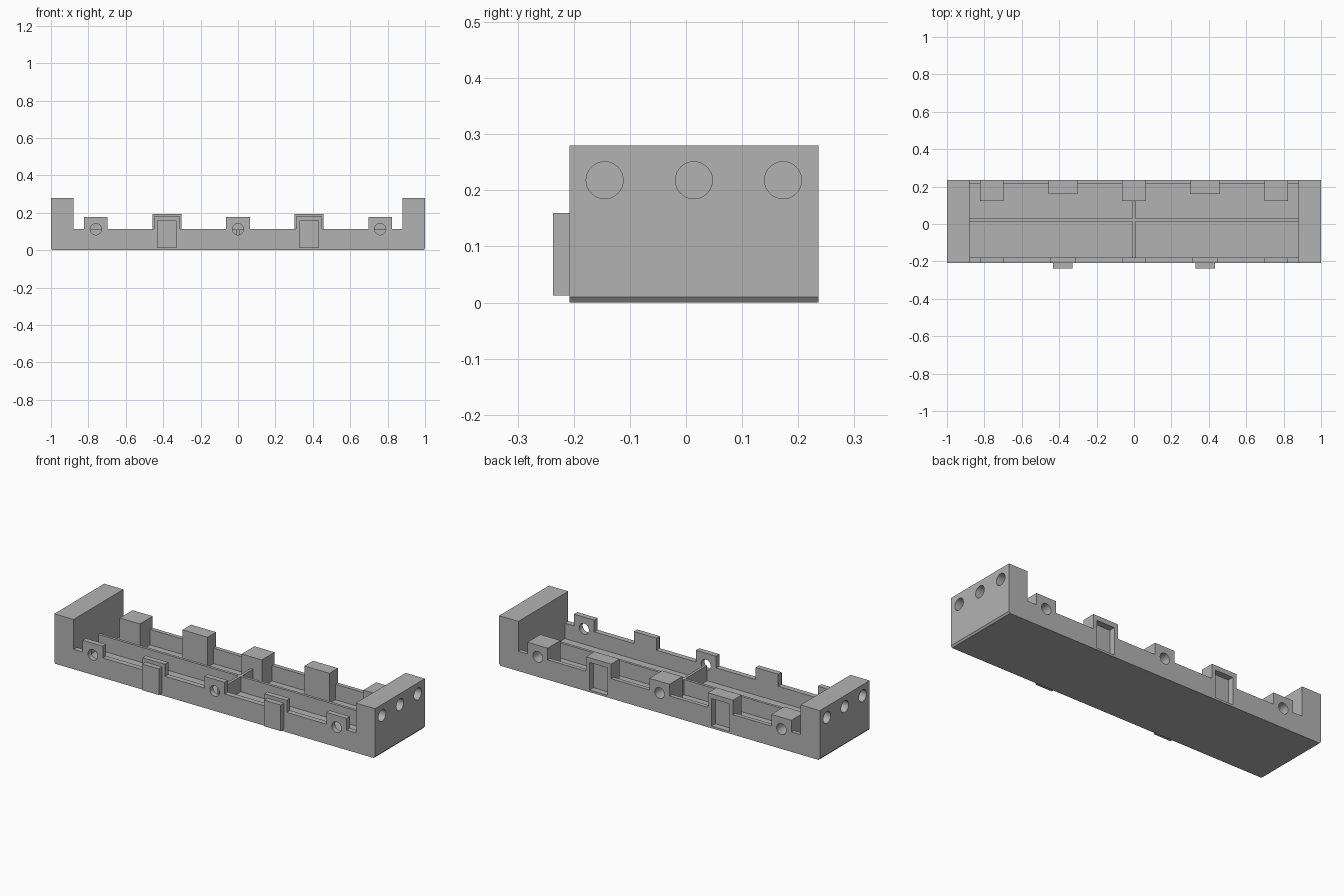
import bpy, bmesh, math
from mathutils import Matrix

cube = bpy.data.objects.get("Cube")
if cube:
    bpy.data.objects.remove(cube, do_unlink=True)

grey = bpy.data.materials.new("matte grey")
grey.use_nodes = True
GREY = (0.45, 0.45, 0.45, 1)
grey.diffuse_color = GREY
grey.node_tree.nodes["Principled BSDF"].inputs["Base Color"].default_value = GREY

FRONT, BACK = -0.208, 0.236
INNER_FRONT, INNER_BACK = -0.178, 0.213
END, WALL_TOP, FLOOR = 0.88, 0.112, 0.025


def make(name, bm):
    bmesh.ops.recalc_face_normals(bm, faces=bm.faces)
    mesh = bpy.data.meshes.new(name)
    bm.to_mesh(mesh)
    bm.free()
    mesh.materials.append(grey)
    obj = bpy.data.objects.new(name, mesh)
    bpy.context.scene.collection.objects.link(obj)
    return obj


def box(name, x, y, z):
    bm = bmesh.new()
    bmesh.ops.create_cube(bm, size=1)
    for v in bm.verts:
        v.co = [r[0] if c < 0 else r[1] for c, r in zip(v.co, (x, y, z))]
    return make(name, bm)


def rod(name, centre, radius, length, axis):
    bm = bmesh.new()
    turn = Matrix.Rotation(math.pi / 2, 4, "Y" if axis == "X" else "X")
    bmesh.ops.create_cone(bm, cap_ends=True, segments=32, radius1=radius, radius2=radius,
                          depth=length, matrix=Matrix.Translation(centre) @ turn)
    return make(name, bm)


def combine(target, tool, operation):
    mod = target.modifiers.new(operation, "BOOLEAN")
    mod.operation, mod.solver, mod.object = operation, "EXACT", tool
    tool.hide_render = True
    bpy.context.view_layer.objects.active = target
    bpy.ops.object.modifier_apply(modifier=mod.name)
    bpy.data.objects.remove(tool, do_unlink=True)


def around(centre, width):
    return centre - width / 2, centre + width / 2


# Tray body: raised ends, low middle, chamfered lower ends
half = [(END, WALL_TOP), (END, 0.28), (1, 0.28), (1, 0.01), (0.992, 0)]
outline = half + [(-x, z) for x, z in reversed(half)]
bm = bmesh.new()
face = bm.faces.new([bm.verts.new((x, FRONT, z)) for x, z in outline])
sweep = bmesh.ops.extrude_face_region(bm, geom=[face])
for item in sweep["geom"]:
    if isinstance(item, bmesh.types.BMVert):
        item.co.y = BACK
tray = make("tray", bm)

# Hollow interior
combine(tray, box("cavity", (-END, END), (INNER_FRONT, INNER_BACK), (FLOOR, 0.5)), "DIFFERENCE")

# Front tabs and rear mounting blocks for the screws
for x in (-0.76, 0, 0.76):
    span = around(x, 0.126)
    combine(tray, box("front_tab", span, (FRONT, INNER_FRONT), (0.06, 0.178)), "UNION")
    combine(tray, box("rear_block", span, (0.122, BACK), (0.015, 0.178)), "UNION")

# Front tabs and rear blocks for the clips
for x in (-0.38, 0.38):
    combine(tray, box("clip_tab", around(x, 0.14), (FRONT, INNER_FRONT), (0.06, 0.18)), "UNION")
    combine(tray, box("clip_block", around(x, 0.156), (0.16, BACK), (0.015, 0.194)), "UNION")

# Screw holes: through the front tabs, blind in the rear blocks
for x in (-0.76, 0, 0.76):
    combine(tray, rod("front_hole", (x, FRONT, 0.112), 0.03, 0.1, "Y"), "DIFFERENCE")
    combine(tray, rod("rear_hole", (x, BACK, 0.112), 0.03, 0.16, "Y"), "DIFFERENCE")

# Clip pockets in the rear
for x in (-0.38, 0.38):
    combine(tray, box("pocket", around(x, 0.112), (BACK - 0.035, 0.3), (0.012, 0.167)), "DIFFERENCE")

# Blind holes in both ends
for side in (-1, 1):
    for y in (-0.145, 0.014, 0.173):
        combine(tray, rod("end_hole", (side, y, 0.218), 0.033, 0.2, "X"), "DIFFERENCE")

bpy.ops.object.select_all(action="DESELECT")
tray.select_set(True)
bpy.context.view_layer.objects.active = tray
bpy.ops.object.shade_smooth_by_angle(angle=math.radians(30))

# Thin dividers inside the tray
box("long_divider", (-END, END), (0.014, 0.029), (FLOOR, WALL_TOP - 0.001))
box("front_cross_divider", around(0, 0.015), (INNER_FRONT, 0.014), (FLOOR, WALL_TOP - 0.001))
box("rear_cross_divider", around(0, 0.015), (0.029, 0.122), (FLOOR, WALL_TOP - 0.001))

# Clip plates on the front
for name, x in (("right_clip_plate", -0.38), ("left_clip_plate", 0.38)):
    box(name, around(x, 0.104), (-0.237, FRONT), (0.013, 0.16))
